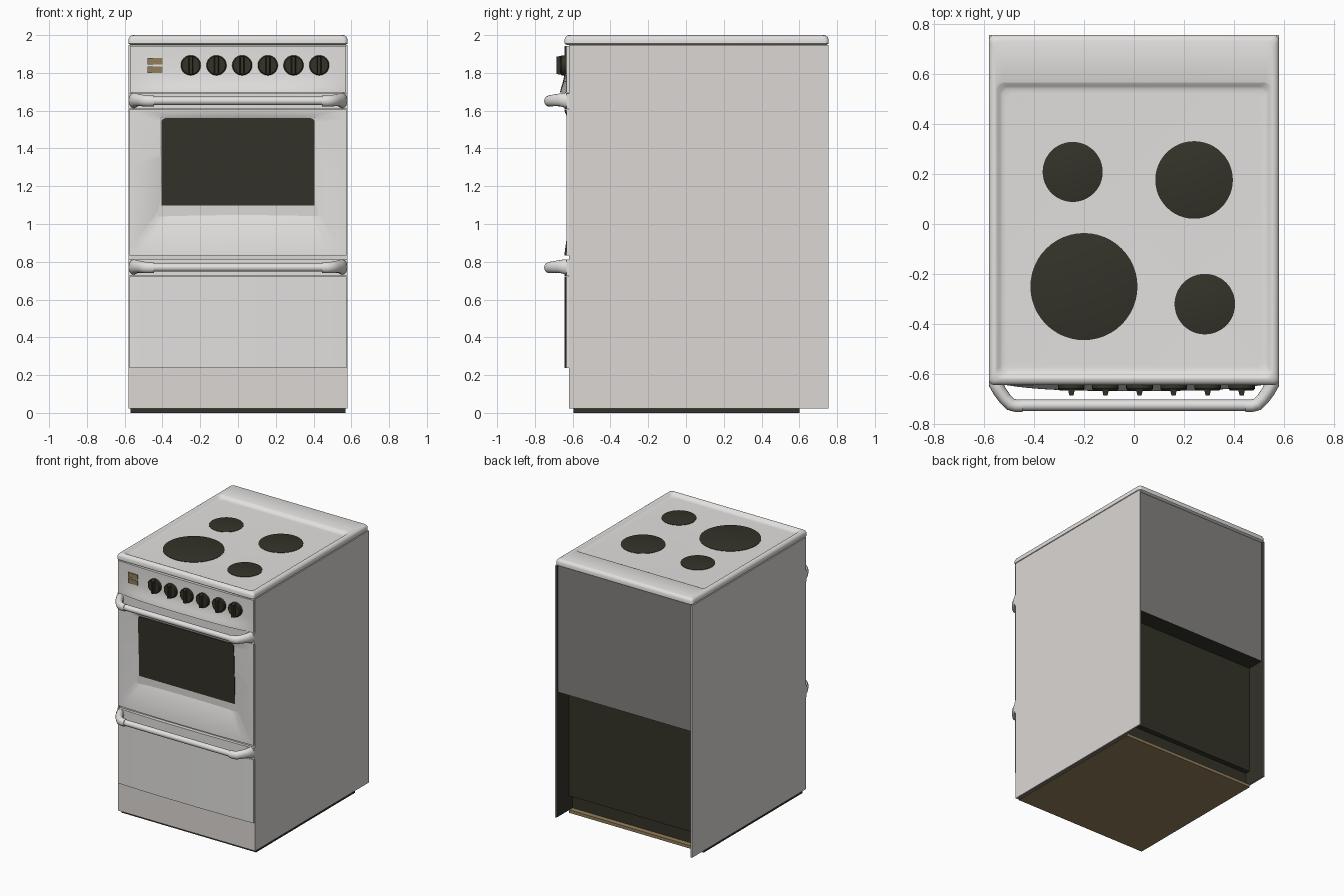
import bpy, bmesh, math
from mathutils import Vector

if "Cube" in bpy.data.objects:
    bpy.data.objects.remove(bpy.data.objects["Cube"])


def material(name, r, g, b):
    m = bpy.data.materials.new(name)
    m.diffuse_color = (r, g, b, 1)
    m.use_nodes = True
    m.node_tree.nodes["Principled BSDF"].inputs["Base Color"].default_value = m.diffuse_color
    return m


BODY = material("warm_grey_panel", 0.72, 0.685, 0.66)
ENAMEL = material("light_enamel", 0.76, 0.75, 0.735)
BACK = material("dark_grey_back", 0.225, 0.22, 0.21)
BLACK = material("black", 0.034, 0.033, 0.022)
BROWN = material("brown", 0.29, 0.21, 0.105)


def finish(name, bm, mats, angle=35):
    bmesh.ops.recalc_face_normals(bm, faces=bm.faces)
    me = bpy.data.meshes.new(name)
    bm.to_mesh(me)
    bm.free()
    for m in mats:
        me.materials.append(m)
    ob = bpy.data.objects.new(name, me)
    bpy.context.collection.objects.link(ob)
    bpy.ops.object.select_all(action='DESELECT')
    ob.select_set(True)
    bpy.context.view_layer.objects.active = ob
    bpy.ops.object.shade_smooth_by_angle(angle=math.radians(angle))
    return ob


def loft(name, rings, mat, angle=35):
    """Skin closed rings of equal length and cap both ends."""
    bm = bmesh.new()
    rows = [[bm.verts.new(p) for p in ring] for ring in rings]
    n = len(rows[0])
    for a, b in zip(rows, rows[1:]):
        for i in range(n):
            j = (i + 1) % n
            bm.faces.new((a[i], a[j], b[j], b[i]))
    bm.faces.new(rows[0])
    bm.faces.new(rows[-1])
    return finish(name, bm, [mat], angle)


def box(name, lo, hi, mat):
    (x0, y0, z0), (x1, y1, z1) = lo, hi
    rect = [(x0, y0), (x1, y0), (x1, y1), (x0, y1)]
    return loft(name, [[(x, y, z) for x, y in rect] for z in (z0, z1)], mat)


def round_rect(x0, x1, y0, y1, r, seg=6):
    pts = []
    for k, (cx, cy) in enumerate([(x1 - r, y1 - r), (x0 + r, y1 - r),
                                  (x0 + r, y0 + r), (x1 - r, y0 + r)]):
        for i in range(seg + 1):
            a = math.pi / 2 * (k + i / seg)
            pts.append((cx + r * math.cos(a), cy + r * math.sin(a)))
    return pts


def bow(x):
    """Front surface of the gently curved fascia."""
    return -0.632 - 0.011 * (1 - min(1, abs(x) / 0.575) ** 2.5)


def bowed_panel(name, half, profile, mat):
    """Curved front panel; profile is (z, extra bulge) from bottom to top."""
    rings = []
    for i in range(33):
        x = half * (i / 16 - 1)
        ends = 1 - abs(x / half) ** 4
        ring = [(x, bow(x) - d * ends, z) for z, d in profile]
        ring += [(x, -0.60, profile[-1][0]), (x, -0.60, profile[0][0])]
        rings.append(ring)
    return loft(name, rings, mat)


# Carcass: side profile with the recessed lower back
profile = [(-0.62, 0.022), (-0.62, 0.235), (-0.615, 0.235), (-0.615, 1.95), (0.735, 1.95),
           (0.735, 0.975), (0.60, 0.975), (0.60, 0.13), (0.56, 0.13), (0.56, 0.022)]
carcass = loft("carcass", [[(x, y, z) for y, z in profile] for x in (-0.568, 0.568)], BODY)
carcass.data.materials.append(BLACK)
carcass.data.materials.append(BACK)
for f in carcass.data.polygons:
    if f.center.y > 0.5 and abs(f.normal.x) < 0.5 and f.normal.z < 0.5:
        f.material_index = 2 if f.center.y > 0.73 else 1

# Side panels, black on the inside
for s, side in ((-1, "left"), (1, "right")):
    p = box(side + "_side_panel", (min(s * .568, s * .58), -0.62, 0.022),
            (max(s * .568, s * .58), 0.755, 1.948), BODY)
    p.data.materials.append(BLACK)
    for f in p.data.polygons:
        if f.normal.x * s < -0.5:
            f.material_index = 1

# Base plate, brown with black edges
base = box("base_plate", (-0.57, -0.595, 0.0), (0.57, 0.60, 0.023), BROWN)
base.data.materials.append(BLACK)
for f in base.data.polygons:
    if abs(f.normal.z) < 0.5 and f.normal.y < 0.5:
        f.material_index = 1

# Hob top: rounded rim with a shallow sunken tray
hob = []
for inset, z in ((0.012, 1.947), (0.0, 1.955), (0.0, 1.978), (0.005, 1.99),
                 (0.014, 1.997), (0.024, 2.0)):
    hob.append([(x, y, z) for x, y in
                round_rect(-0.58 + inset, 0.58 - inset, -0.643 + inset, 0.755 - inset, 0.022)])
for inset, z in ((0.0, 2.0), (0.007, 1.997), (0.018, 1.986), (0.028, 1.981), (0.045, 1.98)):
    hob.append([(x, y, z) for x, y in
                round_rect(-0.553 + inset, 0.553 - inset, -0.615 + inset, 0.568 - inset, 0.03)])
loft("hob_top", hob, ENAMEL, 50)

# Hot plates
for i, (cx, cy, r) in enumerate([(-0.20, -0.25, 0.214), (-0.245, 0.208, 0.12),
                                 (0.24, 0.176, 0.155), (0.283, -0.32, 0.121)]):
    loft("hot_plate_%d" % (i + 1),
         [[(cx + q * math.cos(t * math.pi / 24), cy + q * math.sin(t * math.pi / 24), z)
           for t in range(48)] for q, z in ((r, 1.975), (r, 1.983), (r - 0.006, 1.985))], BLACK)

# Control panel flaring out at the bottom, drawer front, handle rails
bowed_panel("control_panel", 0.572, [(1.696, 0.024), (1.71, 0.022), (1.735, 0.014),
                                     (1.765, 0.006), (1.80, 0.0), (1.942, 0.0)], ENAMEL)
bowed_panel("drawer_front", 0.574, [(0.238, 0), (0.722, 0)], ENAMEL)
bowed_panel("drawer_rail", 0.579, [(0.724, 0), (0.812, 0)], ENAMEL)
bowed_panel("oven_door_rail", 0.579, [(1.608, 0), (1.692, 0)], ENAMEL)


# Oven door: bowed outer edge sloping in to the window
def door_ring(hx, z0, z1, depth=None, n=16):
    pts = [(-hx + 2 * hx * i / n, z0) for i in range(n)]
    pts += [(hx, z0 + (z1 - z0) * i / n) for i in range(n)]
    pts += [(hx - 2 * hx * i / n, z1) for i in range(n)]
    pts += [(-hx, z1 - (z1 - z0) * i / n) for i in range(n)]
    return [(x, depth(z) if depth else bow(x), z) for x, z in pts]


def window_y(z):
    """The window leans slightly, deeper at the bottom."""
    return -0.613 - 0.018 * (z - 1.07) / 0.49


loft("oven_door", [door_ring(0.574, 0.832, 1.607, lambda z: -0.60),
                   door_ring(0.574, 0.832, 1.607),
                   door_ring(0.55, 0.845, 1.598),
                   door_ring(0.412, 1.063, 1.567, window_y),
                   door_ring(0.405, 1.07, 1.56, lambda z: window_y(z) + 0.004)], ENAMEL, 25)
loft("oven_window", [[(x, window_y(z) + d, z) for x, z in round_rect(-0.405, 0.405, 1.07, 1.56, 0.02)]
                     for d in (0.006, -0.001)], BLACK)


# Handles: tapered brackets at both ends and a round bar between
def tube(name, path, mat, seg=16):
    """Skin ellipses along a path of (x, y, z, half width, half height)."""
    rings = []
    for i, (x, y, z, w, h) in enumerate(path):
        a, b = path[max(i - 1, 0)], path[min(i + 1, len(path) - 1)]
        side = Vector((b[1] - a[1], a[0] - b[0], 0)).normalized()
        rings.append([Vector((x, y, z)) + side * w * math.cos(t * 2 * math.pi / seg)
                      + Vector((0, 0, h * math.sin(t * 2 * math.pi / seg))) for t in range(seg)])
    return loft(name, rings, mat, 50)


for part, z in (("oven", 1.652), ("drawer", 0.770)):
    tube(part + "_handle_bar", [(-0.46, -0.724, z, 0.022, 0.022),
                                (0.46, -0.724, z, 0.022, 0.022)], ENAMEL)
    for s, side in ((-1, "left"), (1, "right")):
        path = [(0.552, -0.61, z, 0.028, 0.042), (0.551, -0.64, z + 0.003, 0.029, 0.040),
                (0.537, -0.667, z + 0.005, 0.027, 0.034), (0.515, -0.698, z + 0.003, 0.026, 0.031),
                (0.493, -0.720, z, 0.026, 0.030), (0.472, -0.726, z - 0.001, 0.025, 0.029),
                (0.445, -0.726, z - 0.001, 0.025, 0.028)]
        tube("%s_handle_%s_bracket" % (part, side), [(s * p[0],) + p[1:] for p in path], ENAMEL)

# Control knobs: disc with a tapered grip
for i in range(6):
    cx, cz = -0.25 + 0.136 * i, 1.84
    loft("knob_%d" % (i + 1),
         [[(cx + r * math.cos(t * math.pi / 16), y, cz + r * math.sin(t * math.pi / 16))
           for t in range(32)] for y, r in ((-0.62, 0.053), (-0.658, 0.053), (-0.665, 0.047))],
         BLACK)
    loft("knob_grip_%d" % (i + 1),
         [[(cx + x * w, y, cz + z * h) for x, z in ((-1, -1), (1, -1), (1, 1), (-1, 1))]
          for y, w, h in ((-0.66, 0.014, 0.05), (-0.686, 0.008, 0.046))], BLACK)

# Indicator lamps
for i, (z0, z1) in enumerate(((1.80, 1.834), (1.844, 1.88))):
    box("indicator_lamp_%d" % (i + 1), (-0.48, -0.645, z0), (-0.40, -0.636, z1), BROWN)
